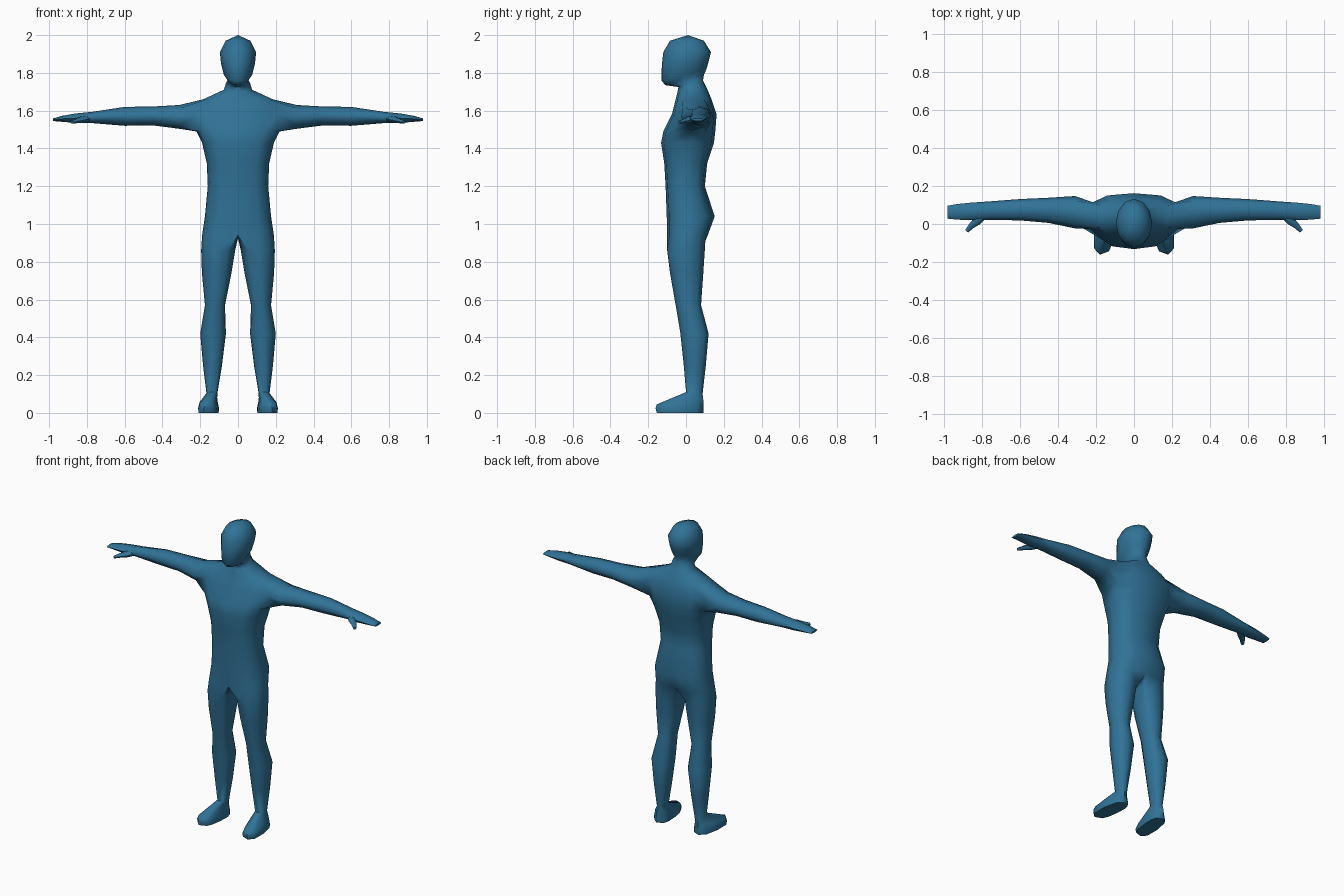
import bpy, bmesh
from math import sin, cos, radians, copysign

cube = bpy.data.objects.get("Cube")
if cube:
    bpy.data.objects.remove(cube, do_unlink=True)

blue = bpy.data.materials.new("body blue")
blue.use_nodes = True
colour = (0.03, 0.17, 0.31, 1)
blue.diffuse_color = colour
blue.node_tree.nodes["Principled BSDF"].inputs["Base Color"].default_value = colour


def power(v, p):
    return copysign(abs(v) ** p, v)


def ring(bm, angles, cx, w, yf, yb, zf, zb, p=1.0, splay=0.0):
    """Level ring of points, tilted from front height zf to back height zb."""
    verts = []
    for a in angles:
        c, s = cos(radians(a)), sin(radians(a))
        y = (yf + yb) / 2 + (yb - yf) / 2 * power(s, p)
        x = cx + w * power(c, p) + splay * ((yf + yb) / 2 - y)
        z = zf + (zb - zf) * (y - yf) / (yb - yf)
        verts.append(bm.verts.new((0 if abs(x) < 0.001 else x, y, z)))
    return verts


def bridge(bm, a, b, closed=True, skip=()):
    n = len(a)
    for i in range(n if closed else n - 1):
        if i not in skip:
            j = (i + 1) % n
            bm.faces.new((a[i], a[j], b[j], b[i]))


def finish(name, bm):
    bmesh.ops.recalc_face_normals(bm, faces=bm.faces[:])
    mesh = bpy.data.meshes.new(name)
    bm.to_mesh(mesh)
    bm.free()
    mesh.materials.append(blue)
    obj = bpy.data.objects.new(name, mesh)
    bpy.context.collection.objects.link(obj)
    mirror = obj.modifiers.new("mirror", 'MIRROR')
    mirror.use_clip = True
    bpy.ops.object.select_all(action='DESELECT')
    obj.select_set(True)
    bpy.context.view_layer.objects.active = obj
    bpy.ops.object.shade_smooth_by_angle(angle=radians(65))


bm = bmesh.new()

# Torso, neck and head: half rings from front centre to back centre
# (front z, back z, front y, back y, half width, roundness)
half = [-90, -60, -30, 0, 30, 60, 90]
trunk = [ring(bm, half, 0, w, yf, yb, zf, zb, p) for zf, zb, yf, yb, w, p in (
    (.94, .94, -.10, .115, .19, .75),
    (1.04, 1.04, -.102, .152, .175, .75),
    (1.2, 1.2, -.108, .10, .16, .75),
    (1.32, 1.32, -.115, .112, .165, .75),
    (1.43, 1.43, -.132, .148, .19, .75),
    (1.49, 1.49, -.12, .155, .22, .75),
    (1.58, 1.58, -.075, .162, .24, .75),
    (1.66, 1.66, -.055, .135, .185, .75),
    (1.70, 1.72, -.045, .11, .075, 1),
    (1.725, 1.76, -.04, .09, .065, 1),
    (1.735, 1.79, -.11, .095, .055, 1),
    (1.76, 1.82, -.13, .108, .075, 1),
    (1.84, 1.86, -.128, .12, .09, 1),
    (1.91, 1.91, -.12, .132, .096, 1),
    (1.97, 1.97, -.085, .095, .066, 1))]
shoulder = 5
for i in range(len(trunk) - 1):
    hole = (2, 3) if i in (shoulder, shoulder + 1) else ()
    bridge(bm, trunk[i], trunk[i + 1], closed=False, skip=hole)
crown = bm.verts.new((0, .01, 2.0))
for a, b in zip(trunk[-1], trunk[-1][1:]):
    bm.faces.new((a, b, crown))

# Arm and flat hand, grown from the opening in the shoulder
low, mid, high = trunk[shoulder:shoulder + 3]
loop = [low[2], low[3], low[4], mid[4], high[4], high[3], high[2], mid[2]]
for x, yc, zc, ry, rz in (
        (.31, .062, 1.567, .085, .063),
        (.45, .072, 1.572, .066, .05),
        (.60, .075, 1.57, .056, .05),
        (.77, .07, 1.564, .048, .03),
        (.86, .066, 1.56, .046, .025),
        (.93, .064, 1.557, .041, .016),
        (.98, .062, 1.552, .034, .007)):
    nxt = [bm.verts.new((x, yc + ry * cos(radians(225 + 45 * k)),
                         zc + rz * sin(radians(225 + 45 * k)))) for k in range(8)]
    bridge(bm, loop, nxt)
    loop = nxt
bm.faces.new(loop)

# Leg and foot, grown from the hip ring closed along the crotch
crotch = [bm.verts.new((0, y, .925)) for y in (.065, .005, -.055)]
loop = trunk[0] + crotch
around = [-126 + 42 * i for i in range(7)] + [153, 180, 207]
for cx, w, yf, yb, zf, zb, p, splay in (
        (.105, .09, -.10, .10, .86, .86, .9, 0),
        (.113, .078, -.085, .092, .74, .74, .9, 0),
        (.122, .053, -.055, .08, .57, .57, .9, 0),
        (.132, .068, -.03, .12, .42, .42, .9, 0),
        (.135, .05, -.012, .105, .25, .25, .9, 0),
        (.138, .029, 0, .088, .11, .10, .9, 0),
        (.157, .046, -.155, .092, .045, .07, .8, .1),
        (.157, .054, -.162, .094, .025, .025, .75, .1),
        (.157, .052, -.155, .092, 0, 0, .75, .1)):
    nxt = ring(bm, around, cx, w, yf, yb, zf, zb, p, splay)
    bridge(bm, loop, nxt)
    loop = nxt
bm.faces.new(loop)
finish("body", bm)

# Thumbs
bm = bmesh.new()
loop = None
for x, y, z, r in ((.79, .055, 1.56, .024), (.825, .015, 1.552, .023),
                   (.855, -.01, 1.545, .016), (.88, -.038, 1.538, .01)):
    nxt = [bm.verts.new((x + .75 * r * cos(radians(60 * k)),
                         y + .65 * r * cos(radians(60 * k)),
                         z + .8 * r * sin(radians(60 * k)))) for k in range(6)]
    if loop:
        bridge(bm, loop, nxt)
    else:
        bm.faces.new(nxt)
    loop = nxt
bm.faces.new(loop)
finish("thumbs", bm)
